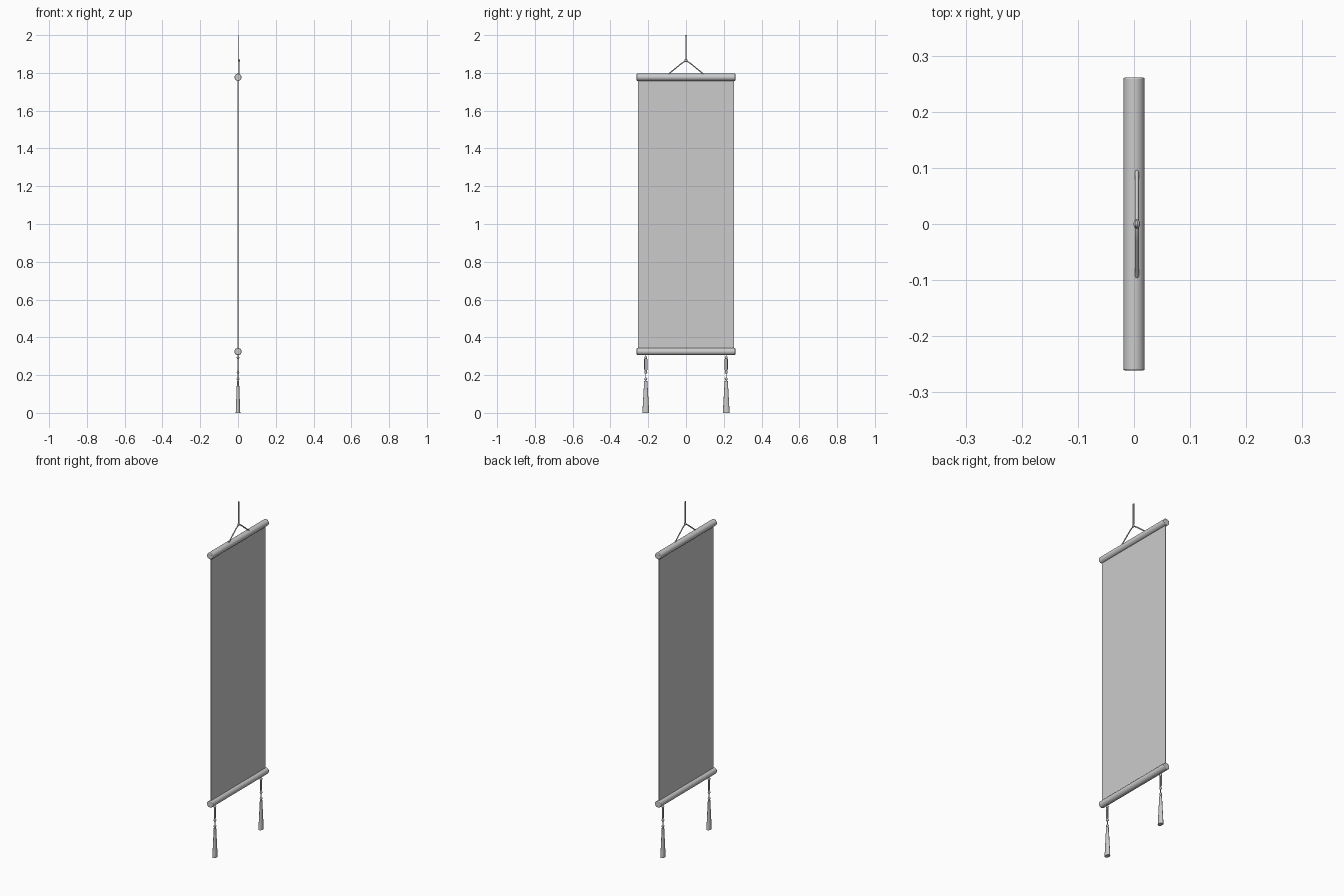
import bpy, math
from mathutils import Vector

cube = bpy.data.objects.get("Cube")
if cube:
    bpy.data.objects.remove(cube)

GREY = (0.6, 0.6, 0.6, 1)
mat = bpy.data.materials.new("plain grey")
mat.use_nodes = True
mat.diffuse_color = GREY
mat.node_tree.nodes["Principled BSDF"].inputs["Base Color"].default_value = GREY


def finish(name):
    ob = bpy.context.object
    ob.name = name
    ob.data.materials.append(mat)
    bpy.ops.object.shade_smooth_by_angle(angle=math.radians(40))
    return ob


def rod(name, z):
    bpy.ops.mesh.primitive_cylinder_add(vertices=24, radius=0.019, depth=0.522,
                                        location=(0, 0, z), rotation=(math.pi / 2, 0, 0))
    ob = finish(name)
    bevel = ob.modifiers.new("soft ends", "BEVEL")
    bevel.width, bevel.segments = 0.003, 2


def cord(name, points, radius, closed=False):
    curve = bpy.data.curves.new(name, "CURVE")
    curve.dimensions = "3D"
    curve.bevel_depth, curve.bevel_resolution = radius, 1
    curve.use_fill_caps = True
    spline = curve.splines.new("POLY")
    spline.points.add(len(points) - 1)
    for p, co in zip(spline.points, points):
        p.co = (*co, 1)
    spline.use_cyclic_u = closed
    curve.materials.append(mat)
    bpy.context.collection.objects.link(bpy.data.objects.new(name, curve))


def loop(name, x, y, low, high, half, radius):
    # Narrow upright loop with round ends, lying in the plane of the cloth
    pts = []
    for i in range(12):
        a = math.pi * i / 5 if i < 6 else math.pi * (i - 1) / 5
        z = high - half if i < 6 else low + half
        pts.append((x, y + half * math.cos(a), z + half * math.sin(a)))
    cord(name, pts, radius, True)


def bead(name, x, y, z, size):
    bpy.ops.mesh.primitive_uv_sphere_add(segments=12, ring_count=8, radius=1, location=(x, y, z))
    bpy.context.object.scale = size
    finish(name)


# Cloth sheet between two rods
bpy.ops.mesh.primitive_cube_add(size=1, location=(0, 0, 1.05))
bpy.context.object.scale = (0.004, 0.506, 1.45)
bpy.ops.object.transform_apply(location=False)
finish("cloth_panel")
rod("top_rod", 1.777)
rod("bottom_rod", 0.325)

# Hanging cord: two slanted strands, a knot and a tall loop
for side, s in (("front", -1), ("back", 1)):
    cord("hanging_cord_" + side,
         [(0.005, s * 0.1, 1.788), (0.005, s * 0.03, 1.845), (0.005, s * 0.012, 1.858), (0.005, 0, 1.862)], 0.0035)
bead("hanging_knot", 0.005, 0, 1.866, (0.006, 0.008, 0.007))
loop("hanging_loop", 0.004, 0, 1.872, 1.998, 0.004, 0.0025)

# A pair of tassels under the bottom rod
for side, s in (("front", -1), ("back", 1)):
    y = s * 0.213
    cord("tassel_cord_" + side, [(0, y, 0.31), (0, y, 0.165)], 0.002)
    loop("tassel_loop_" + side, 0, y, 0.224, 0.289, 0.0065, 0.0025)
    for i, z in enumerate((0.293, 0.215, 0.18)):
        bead(f"tassel_bead_{side}_{i + 1}", 0, y, z, (0.007, 0.008, 0.008))
    bpy.ops.mesh.primitive_cone_add(vertices=20, radius1=0.018, radius2=0.0085,
                                    depth=0.168, location=(0, y, 0.084))
    bpy.context.object.scale.x = 0.67
    finish("tassel_skirt_" + side)
